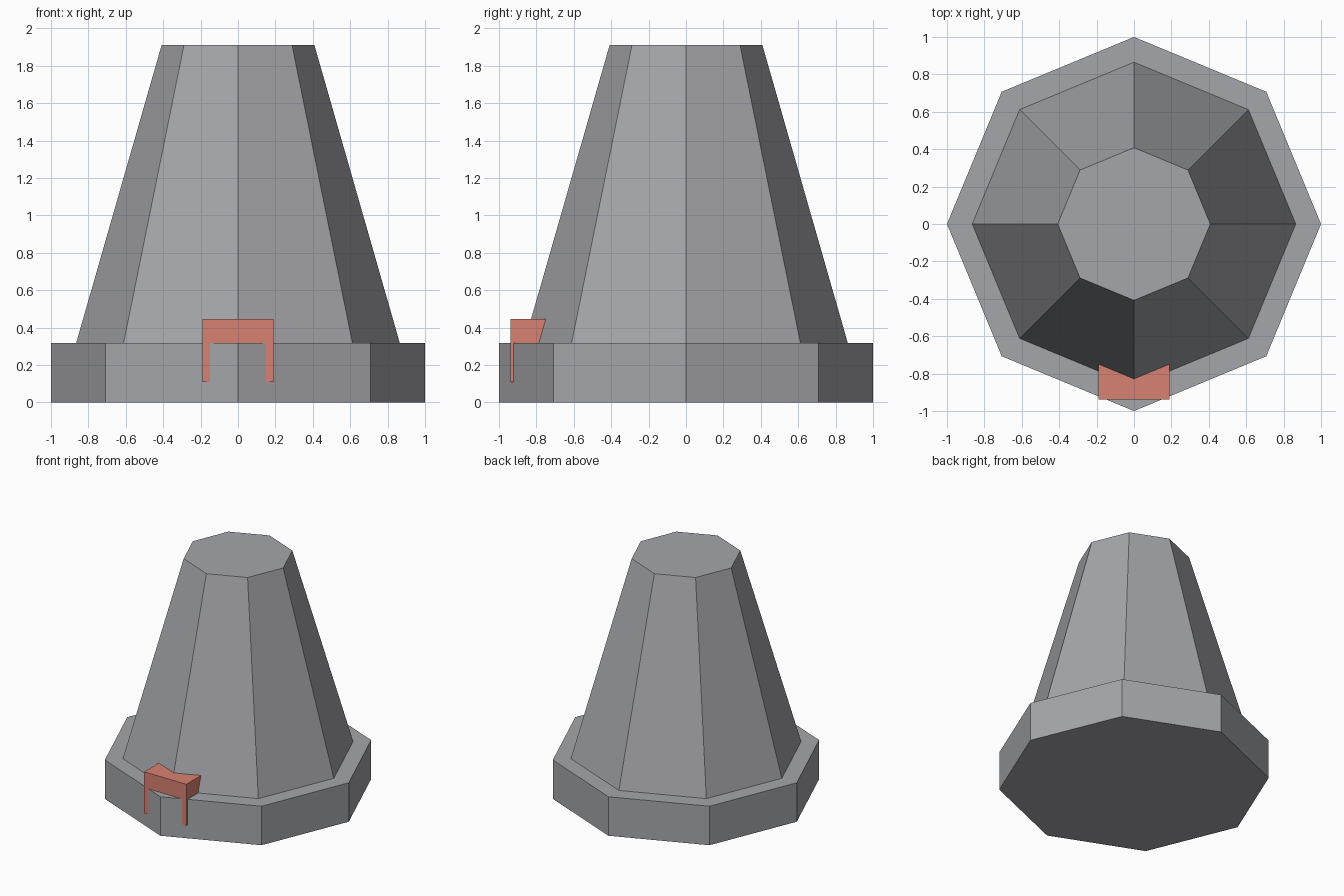
import bpy

if "Cube" in bpy.data.objects:
    bpy.data.objects.remove(bpy.data.objects["Cube"])


def material(name, rgb):
    m = bpy.data.materials.new(name)
    m.diffuse_color = (*rgb, 1)
    m.use_nodes = True
    m.node_tree.nodes["Principled BSDF"].inputs["Base Color"].default_value = m.diffuse_color
    return m


def finish(name, mat):
    ob = bpy.context.object
    ob.name = name
    ob.data.materials.append(mat)
    bpy.ops.object.transform_apply(location=True, rotation=True, scale=True)


def octagon(name, r1, r2, z1, z2, mat):
    # corners lie on the x and y axes
    bpy.ops.mesh.primitive_cone_add(vertices=8, radius1=r1, radius2=r2,
                                    depth=z2 - z1, location=(0, 0, (z1 + z2) / 2))
    finish(name, mat)


def box(name, lo, hi, mat):
    bpy.ops.mesh.primitive_cube_add(size=1, location=[(a + b) / 2 for a, b in zip(lo, hi)])
    bpy.context.object.scale = [b - a for a, b in zip(lo, hi)]
    finish(name, mat)


grey = material("stone grey", (0.376, 0.381, 0.402))
red = material("brick red", (0.69, 0.22, 0.168))

# plinth and tapered tower
octagon("plinth", 1.0, 1.0, 0, 0.318, grey)
octagon("tapered_body", 0.865, 0.408, 0.318, 1.912, grey)

# door block, half sunk into the plinth corner and the tower
box("door_block", (-0.19, -0.938, 0.11), (0.19, -0.6, 0.447), red)
